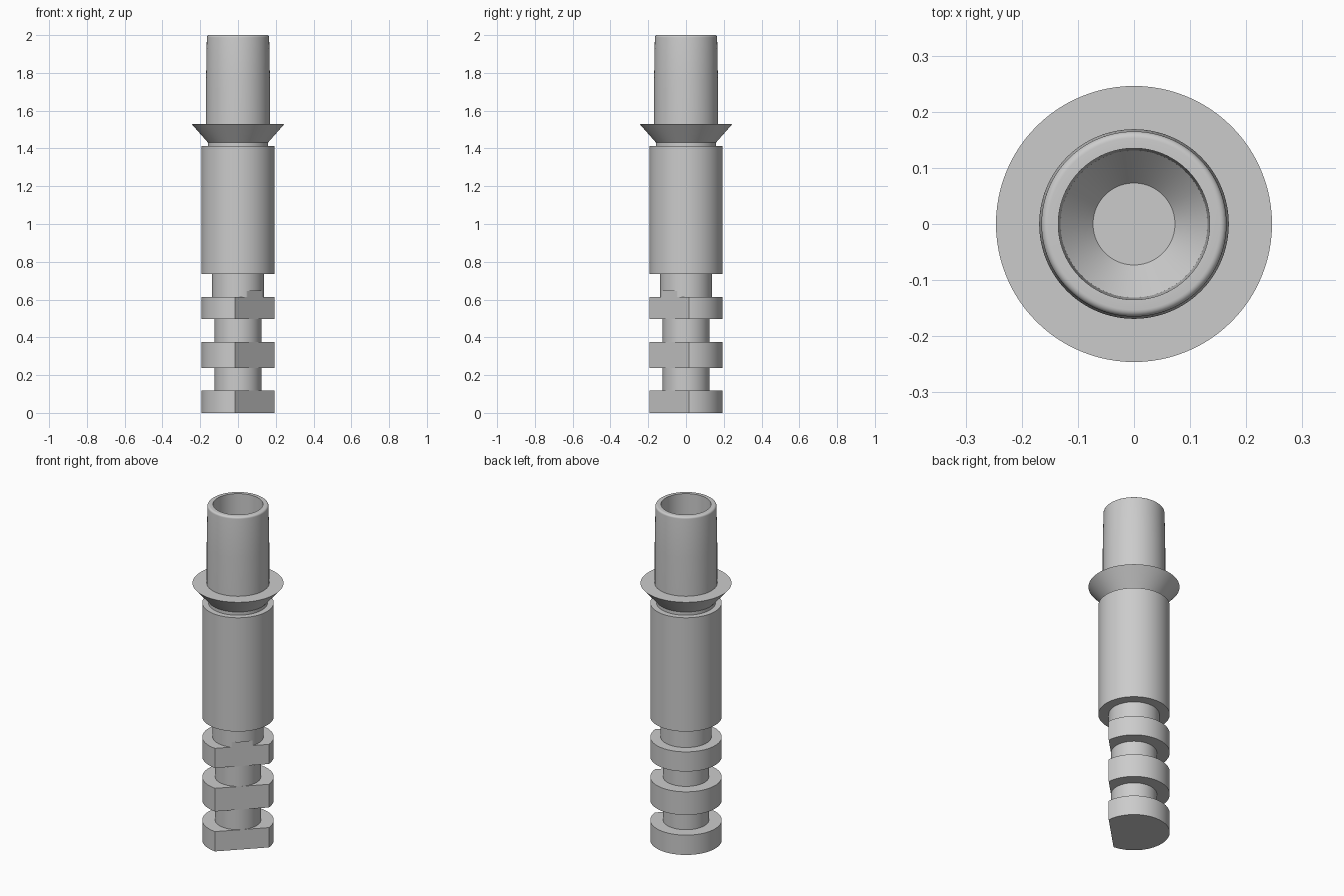
import bpy, bmesh, math
from mathutils import Vector

cube = bpy.data.objects.get("Cube")
if cube:
    bpy.data.objects.remove(cube, do_unlink=True)

grey = bpy.data.materials.new("plain grey")
grey.use_nodes = True
COLOUR = (0.6, 0.6, 0.6, 1)
grey.diffuse_color = COLOUR
grey.node_tree.nodes["Principled BSDF"].inputs["Base Color"].default_value = COLOUR

SEGMENTS = 96
FLAT_NORMAL = Vector((1, -1, 0)).normalized()
FLAT_DISTANCE = 0.124


def lathe(name, profile, flat=False):
    """Spin a (radius, height) profile around z; optionally slice one flat side."""
    bm = bmesh.new()
    verts = [bm.verts.new((r, 0, z)) for r, z in profile]
    edges = [bm.edges.new(pair) for pair in zip(verts, verts[1:])]
    bmesh.ops.spin(bm, geom=verts + edges, axis=(0, 0, 1), cent=(0, 0, 0),
                   angle=math.tau, steps=SEGMENTS, use_duplicate=False)
    bmesh.ops.remove_doubles(bm, verts=bm.verts, dist=1e-5)
    if flat:
        cut = bmesh.ops.bisect_plane(
            bm, geom=bm.verts[:] + bm.edges[:] + bm.faces[:], dist=1e-6,
            plane_co=FLAT_NORMAL * FLAT_DISTANCE, plane_no=FLAT_NORMAL, clear_outer=True)
        rim = [e for e in cut["geom_cut"] if isinstance(e, bmesh.types.BMEdge)]
        bmesh.ops.holes_fill(bm, edges=rim)
    bmesh.ops.recalc_face_normals(bm, faces=bm.faces)
    mesh = bpy.data.meshes.new(name)
    bm.to_mesh(mesh)
    bm.free()
    mesh.materials.append(grey)
    obj = bpy.data.objects.new(name, mesh)
    bpy.context.collection.objects.link(obj)
    bpy.ops.object.select_all(action="DESELECT")
    obj.select_set(True)
    bpy.context.view_layer.objects.active = obj
    bpy.ops.object.shade_smooth_by_angle(angle=math.radians(30))
    return obj


def cylinder(name, radius, bottom, top, flat=False):
    return lathe(name, [(0, bottom), (radius, bottom), (radius, top), (0, top)], flat)


# Collars with a flat side, joined by slim necks
cylinder("lower_collar", 0.193, 0, 0.118, True)
cylinder("lower_neck", 0.1235, 0.118, 0.238)
cylinder("middle_collar", 0.193, 0.238, 0.376, True)
cylinder("middle_neck", 0.1235, 0.376, 0.497)
cylinder("upper_collar", 0.193, 0.497, 0.614, True)
cylinder("upper_neck_notch", 0.137, 0.614, 0.645, True)
cylinder("upper_neck", 0.137, 0.645, 0.735)

# Main barrel
cylinder("barrel", 0.193, 0.735, 1.413)

# Flared flange above a short neck
lathe("flange", [(0, 1.413), (0.16, 1.413), (0.16, 1.432), (0.246, 1.53), (0, 1.53)])

# Hollow tapered tube with rounded lip and conical bore floor
ROUND = 0.012
lip = [(0.165 - ROUND + ROUND * math.cos(a), 2 - ROUND + ROUND * math.sin(a))
       for a in (math.pi / 2 * i / 6 for i in range(7))]
lathe("tube", [(0.169, 1.53), (0.169, 1.76)] + lip
      + [(0.135, 2), (0.131, 1.62), (0.073, 1.555), (0, 1.555)])
